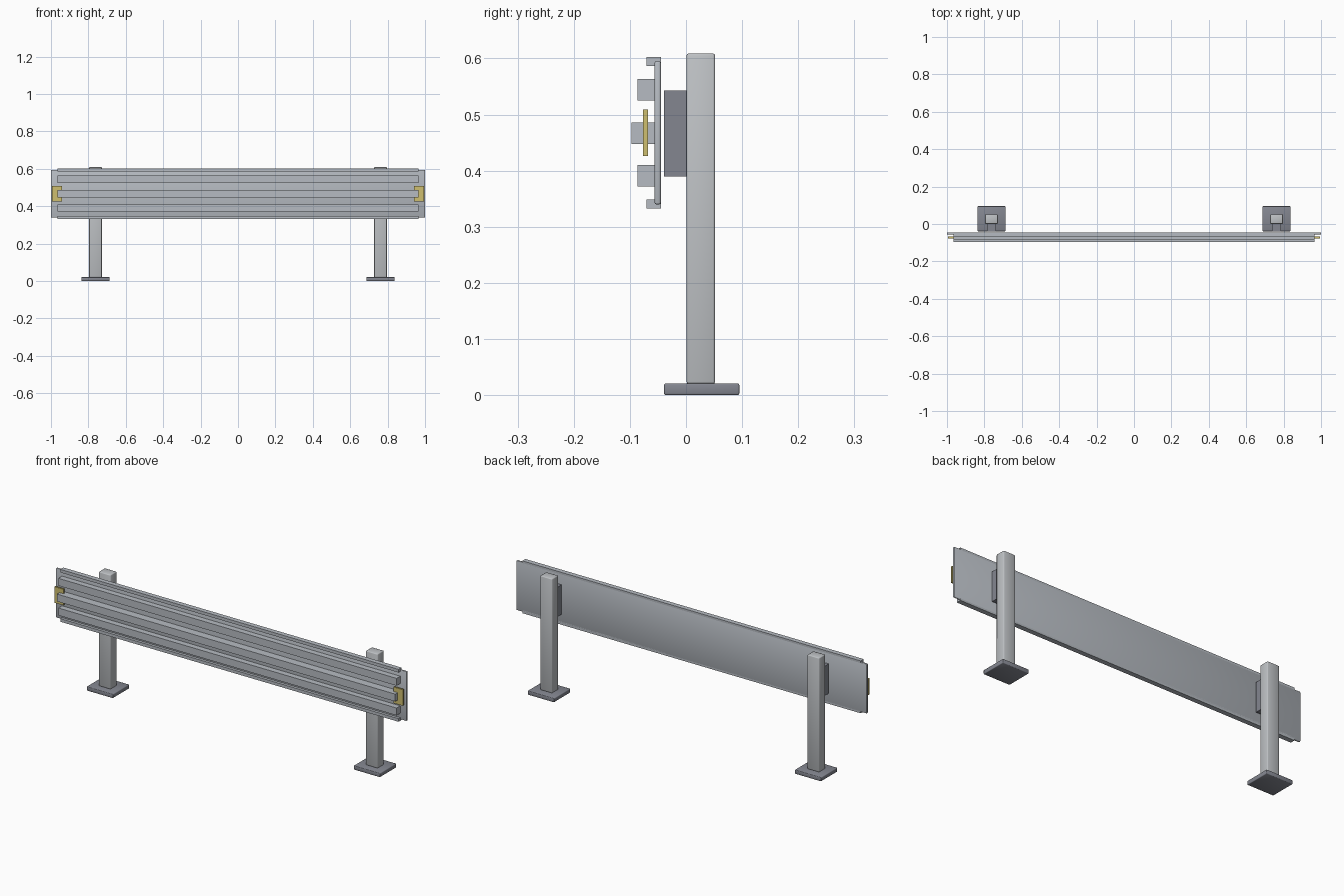
import bpy
import bmesh

cube = bpy.data.objects.get("Cube")
if cube:
    bpy.data.objects.remove(cube, do_unlink=True)


def material(name, rgb):
    mat = bpy.data.materials.new(name)
    mat.use_nodes = True
    color = (*rgb, 1)
    mat.diffuse_color = color
    mat.node_tree.nodes["Principled BSDF"].inputs["Base Color"].default_value = color
    return mat


galvanized = material("galvanized steel", (0.47, 0.50, 0.54))
post_steel = material("post steel", (0.52, 0.54, 0.56))
dark_steel = material("dark steel", (0.23, 0.24, 0.28))
yellow = material("reflector yellow", (0.62, 0.52, 0.16))


def box(name, x, y, z, mat, bevel=0):
    """Box from (min, max) ranges; a bevelled box is shaded smooth."""
    bm = bmesh.new()
    bmesh.ops.create_cube(bm, size=1)
    for v in bm.verts:
        v.co = [r[0] if c < 0 else r[1] for c, r in zip(v.co, (x, y, z))]
    if bevel:
        bmesh.ops.bevel(bm, geom=bm.edges[:], offset=bevel, segments=2,
                        profile=0.5, affect='EDGES')
        for f in bm.faces:
            f.smooth = True
    mesh = bpy.data.meshes.new(name)
    bm.to_mesh(mesh)
    bm.free()
    mesh.materials.append(mat)
    obj = bpy.data.objects.new(name, mesh)
    bpy.context.collection.objects.link(obj)
    return obj


# Rail: back plate, folded lips and raised ribs
box("rail_plate", (-1, 1), (-0.056, -0.045), (0.34, 0.595), galvanized, 0.003)
span = (-0.965, 0.965)
for name, z in (("upper_lip", 0.595), ("lower_lip", 0.341)):
    box(name, span, (-0.07, -0.045), (z - 0.008, z + 0.008), galvanized)
for name, z, front in (("upper_rib", 0.544, -0.086),
                       ("middle_rib", 0.467, -0.097),
                       ("lower_rib", 0.391, -0.086)):
    box(name, span, (front, -0.055), (z - 0.019, z + 0.019), galvanized)

# Posts, feet, spacers and end reflectors, one set per side
for side, s in (("left", 1), ("right", -1)):
    def across(center, width):
        return s * center - width / 2, s * center + width / 2

    box(side + "_post", across(0.762, 0.068), (0.001, 0.052), (0.02, 0.609),
        post_steel, 0.004)
    box(side + "_foot", across(0.762, 0.15), (-0.039, 0.095), (0, 0.021),
        dark_steel, 0.003)
    box(side + "_spacer", across(0.762, 0.05), (-0.039, 0.002), (0.39, 0.543),
        dark_steel)
    box(side + "_reflector", across(0.968, 0.052), (-0.077, -0.068),
        (0.426, 0.509), yellow)
